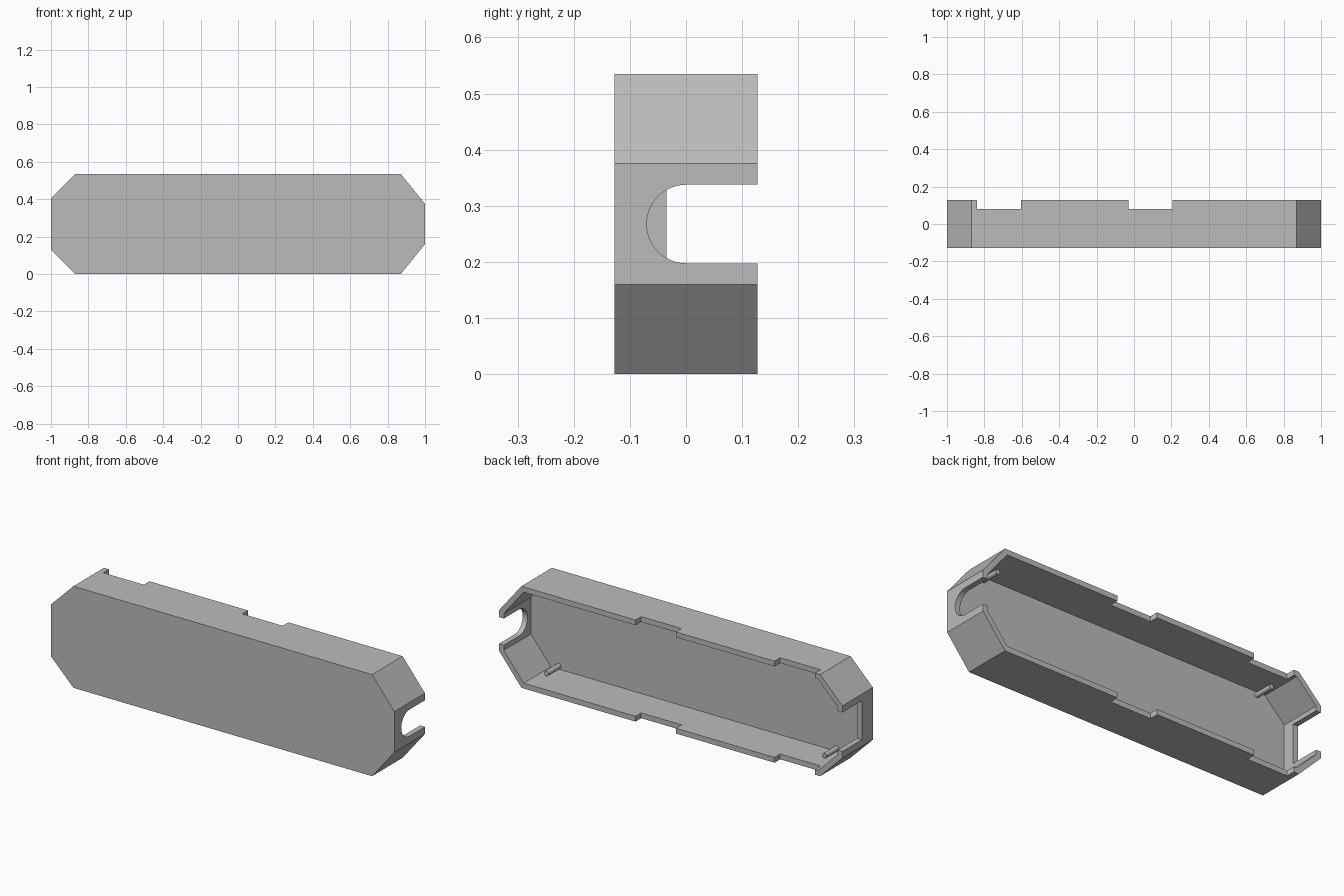
import bpy, bmesh
from math import sin, cos, pi
from mathutils import Vector

H, D, WALL = 0.535, 0.127, 0.028

cube = bpy.data.objects.get("Cube")
if cube:
    bpy.data.objects.remove(cube)

grey = bpy.data.materials.new("plain grey")
grey.use_nodes = True
colour = (0.5, 0.5, 0.5, 1)
grey.diffuse_color = colour
grey.node_tree.nodes["Principled BSDF"].inputs["Base Color"].default_value = colour


def finish(bm, name):
    bmesh.ops.recalc_face_normals(bm, faces=bm.faces)
    mesh = bpy.data.meshes.new(name)
    bm.to_mesh(mesh)
    bm.free()
    mesh.materials.append(grey)
    obj = bpy.data.objects.new(name, mesh)
    bpy.context.collection.objects.link(obj)
    return obj


def extrude(bm, points, direction):
    """Closed prism from a loop of points; returns its far cap."""
    n = len(points)
    a = [bm.verts.new(p) for p in points]
    b = [bm.verts.new(Vector(p) + Vector(direction)) for p in points]
    bm.faces.new(a)
    for i in range(n):
        j = (i + 1) % n
        bm.faces.new((a[i], a[j], b[j], b[i]))
    cap = bm.faces.new(b)
    bmesh.ops.recalc_face_normals(bm, faces=bm.faces)
    return cap


def box_loop(x0, x1, y0, y1, z):
    return [(x0, y0, z), (x1, y0, z), (x1, y1, z), (x0, y1, z)]


# Tray with chamfered ends, hollowed from the back
outline = [(-1, 0.13), (-0.87, 0), (0.87, 0), (1, 0.16),
           (1, 0.375), (0.87, H), (-0.87, H), (-1, 0.405)]
bm = bmesh.new()
cap = extrude(bm, [(x, -D, z) for x, z in outline], (0, 2 * D, 0))
bmesh.ops.inset_region(bm, faces=[cap], thickness=WALL, use_even_offset=True)
pocket = bmesh.ops.extrude_discrete_faces(bm, faces=[cap])["faces"][0]
bmesh.ops.translate(bm, verts=pocket.verts, vec=(0, WALL - 2 * D, 0))
shell = finish(bm, "shell")

# Cutters: rim slots, square left-hand opening, round-bottomed opening
bm = bmesh.new()
for x0, x1 in ((-0.84, -0.605), (-0.03, 0.205)):
    extrude(bm, box_loop(x0, x1, 0.08, 0.3, -0.1), (0, 0, H + 0.2))
extrude(bm, box_loop(-1.1, -0.95, -0.035, 0.3, 0.165), (0, 0, 0.205))
arc = [(0.9, -0.07 * sin(pi * i / 24), H / 2 + 0.07 * cos(pi * i / 24))
       for i in range(25)]
u_loop = [(0.9, 0.3, arc[0][2])] + arc + [(0.9, 0.3, arc[-1][2])]
extrude(bm, u_loop, (0.2, 0, 0))
cutter = finish(bm, "opening_cutter")
cutter.hide_render = True
cutter.hide_viewport = True

cut = shell.modifiers.new("openings", "BOOLEAN")
cut.operation = "DIFFERENCE"
cut.solver = "EXACT"
cut.object = cutter

# Four locating pins standing on the floor near the corners
for x in (-0.81, 0.81):
    for z, level in ((0.045, "lower"), (H - 0.045, "upper")):
        bpy.ops.mesh.primitive_cylinder_add(
            vertices=24, radius=0.013, depth=0.11,
            location=(x, -0.05, z), rotation=(pi / 2, 0, 0))
        pin = bpy.context.object
        pin.name = f"{level}_{'left' if x > 0 else 'right'}_pin"
        pin.data.materials.append(grey)
        bpy.ops.object.shade_smooth_by_angle()
